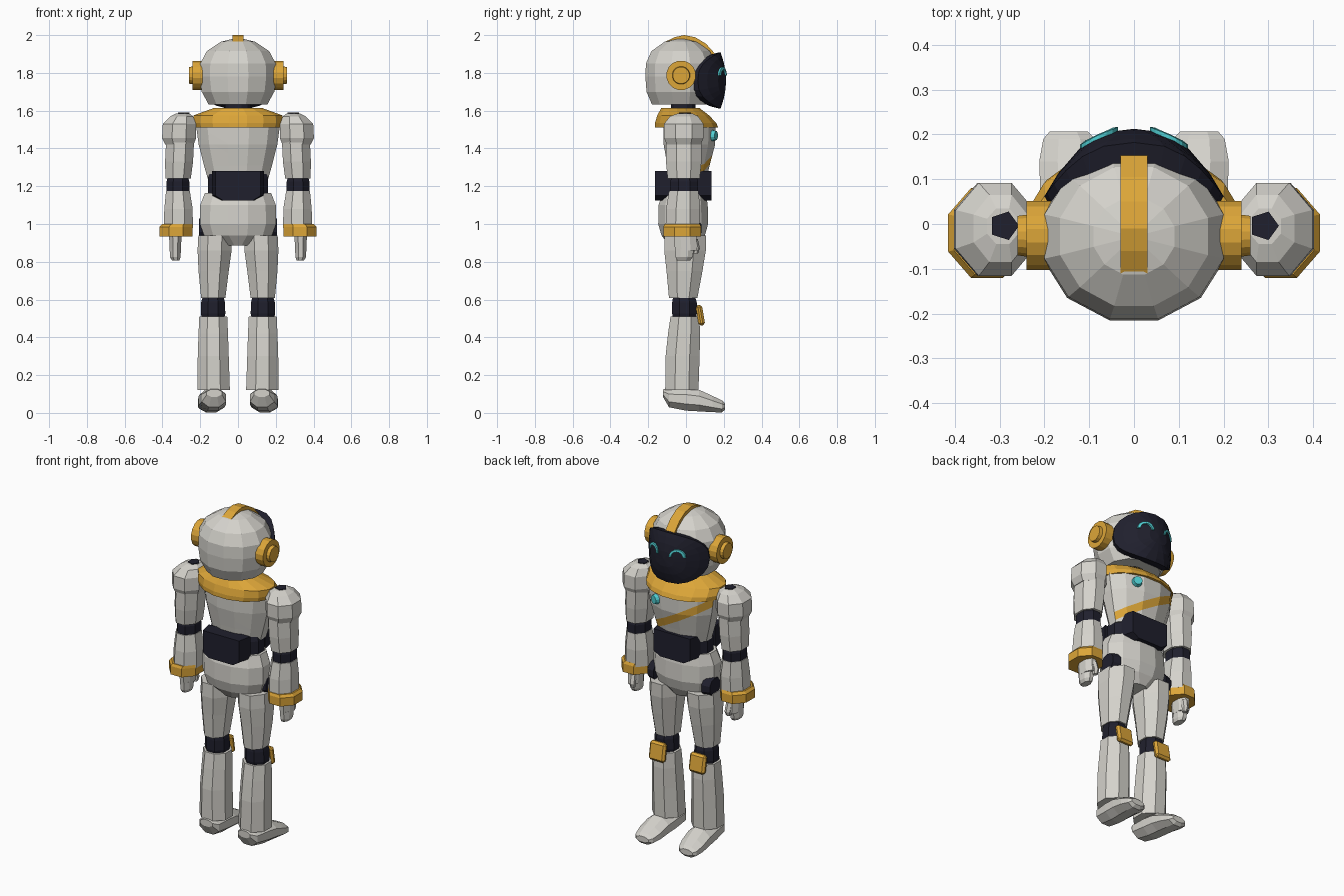
import bpy, bmesh, math
from mathutils import Vector


def material(name, rgb):
    m = bpy.data.materials.new(name)
    m.diffuse_color = (*rgb, 1)
    return m


SHELL = material("pale grey shell", (0.66, 0.645, 0.60))
GOLD = material("golden yellow trim", (0.72, 0.38, 0.04))
DARK = material("dark navy joint", (0.014, 0.014, 0.026))
CYAN = material("cyan light", (0.08, 0.62, 0.65))


def finish(bm, name, mat):
    bmesh.ops.recalc_face_normals(bm, faces=bm.faces)
    me = bpy.data.meshes.new(name)
    bm.to_mesh(me)
    bm.free()
    me.materials.append(mat)
    ob = bpy.data.objects.new(name, me)
    bpy.context.collection.objects.link(ob)
    return ob


def skin(name, rings, mat):
    """Join closed rings of points into a capped solid."""
    bm = bmesh.new()
    vs = [[bm.verts.new(p) for p in r] for r in rings]
    n = len(vs[0])
    for a, b in zip(vs, vs[1:]):
        for i in range(n):
            j = (i + 1) % n
            bm.faces.new((a[i], a[j], b[j], b[i]))
    bm.faces.new(vs[0])
    bm.faces.new(vs[-1])
    return finish(bm, name, mat)


def polygon(n, rx, ry):
    k = 1 / math.cos(math.pi / n)
    for i in range(n):
        a = 2 * math.pi * (i + 0.5) / n
        yield rx * k * math.cos(a), ry * k * math.sin(a)


def column(name, sections, mat, n=8):
    """Sections along z: (z, centre x, centre y, half width, half depth)."""
    return skin(name, [[(cx + u, cy + v, z) for u, v in polygon(n, rx, ry)]
                       for z, cx, cy, rx, ry in sections], mat)


def disc(name, start, end, radii, mat, n=16):
    """Round plate between two points."""
    a, b = Vector(start), Vector(end)
    q = (b - a).to_track_quat('Z', 'Y')
    return skin(name, [[p + q @ Vector((u, v, 0)) for u, v in polygon(n, r, r)]
                       for p, r in zip((a, b), radii)], mat)


def block(name, centre, size, mat, tilt=0.0, bevel=0.012):
    bm = bmesh.new()
    bmesh.ops.create_cube(bm, size=1)
    bmesh.ops.scale(bm, vec=size, verts=bm.verts)
    bmesh.ops.bevel(bm, geom=bm.edges[:], offset=bevel, segments=1, affect='EDGES')
    ob = finish(bm, name, mat)
    ob.location = centre
    ob.rotation_euler.x = tilt
    return ob


# Head shell
column("head", [(1.632, 0, -.025, .155, .155), (1.70, 0, -.027, .192, .182),
                (1.78, 0, -.028, .204, .187), (1.85, 0, -.028, .2, .184),
                (1.915, 0, -.028, .165, .155), (1.965, 0, -.028, .09, .085),
                (1.985, 0, -.028, .01, .01)], SHELL, 12)


# Wrap-around visor
def visor_point(x, z):
    u, v = abs(x) / .2, (z - 1.76) / .15
    return Vector((x, .212 - .15 * u ** 2.5 - .03 * v * v, z))


def visor_ring(r, n=24):
    pts = []
    for i in range(n):
        a = 2 * math.pi * i / n
        c, s = math.cos(a), math.sin(a)
        pts.append(visor_point(.2 * r * math.copysign(abs(c) ** .8, c),
                               1.76 + .15 * r * math.copysign(abs(s) ** .8, s)))
    return pts


rim = [Vector((p.x * .86, p.y - .05, 1.76 + (p.z - 1.76) * .92)) for p in visor_ring(1)]
skin("visor", [rim] + [visor_ring(r) for r in (1, .85, .6, .3, .02)], DARK)

# Crest strip over the crown
crest = [(-.11, 1.965), (-.06, 1.989), (-.01, 2.0), (.05, 1.988), (.105, 1.955), (.155, 1.9)]
skin("crest", [[(-.03, y, z), (.03, y, z), (.03, y - .01, z - .03), (-.03, y - .01, z - .03)]
               for y, z in crest], GOLD)

# Neck and collar
column("neck", [(1.57, 0, -.015, .07, .065), (1.65, 0, -.015, .07, .065)], DARK, 12)
column("collar", [(1.51, 0, .003, .23, .168), (1.535, 0, -.002, .238, .162),
                  (1.575, 0, -.015, .235, .137), (1.615, 0, -.03, .125, .10)], GOLD, 16)

# Torso with a diagonal sash cut into the chest
torso = column("torso", [(1.24, 0, .01, .16, .098), (1.31, 0, .013, .18, .112),
                         (1.42, 0, .018, .208, .136), (1.52, 0, .018, .222, .138),
                         (1.58, 0, 0, .15, .10)], SHELL, 12)
torso.data.materials.append(GOLD)
bm = bmesh.new()
bm.from_mesh(torso.data)
sash_normal = Vector((.5, 0, .87))
for h in (1.345, 1.395):
    bmesh.ops.bisect_plane(bm, geom=bm.verts[:] + bm.edges[:] + bm.faces[:],
                           plane_co=(0, 0, h), plane_no=sash_normal)
for f in bm.faces:
    h = f.calc_center_median().dot(sash_normal) / sash_normal.z
    if 1.345 < h < 1.395 and f.normal.y > .1:
        f.material_index = 1
bm.to_mesh(torso.data)
bm.free()
disc("chest_light", (.095, .135, 1.468), (.105, .16, 1.468), (.03, .024), CYAN, 12)

# Waist with front and back plates
column("waist", [(1.13, 0, -.005, .15, .1), (1.16, 0, -.005, .16, .108),
                 (1.24, 0, -.005, .16, .108), (1.27, 0, -.005, .15, .1)], DARK, 12)
for label, y0, y1 in (("front", .06, .135), ("back", -.08, -.163)):
    outline = [(-.12, 1.15), (-.08, 1.125), (.08, 1.125), (.12, 1.15),
               (.12, 1.28), (-.12, 1.28)]
    skin(label + "_waist_plate", [[(x * k, y, z) for x, z in outline]
                                  for y, k in ((y0, 1.15), (y1, 1))], DARK)

# Pelvis
column("pelvis", [(.887, 0, -.01, .075, .08), (.94, 0, -.015, .18, .115),
                  (1.0, 0, -.015, .202, .132), (1.1, 0, -.015, .2, .13),
                  (1.165, 0, -.01, .175, .115)], SHELL, 12)

for side, s in (("left", -1), ("right", 1)):
    # Ear discs
    disc(side + "_ear", (s * .18, -.026, 1.787), (s * .24, -.026, 1.787), (.077, .077), GOLD)
    disc(side + "_ear_cap", (s * .23, -.026, 1.787), (s * .26, -.026, 1.787), (.048, .044), GOLD)

    # Smiling eye arc
    rings = []
    for i in range(9):
        a = math.pi * i / 8
        rings.append([visor_point(s * .078 + r * math.cos(a), 1.785 + r * 1.1 * math.sin(a))
                      + Vector((0, d, 0)) for r, d in
                      ((.03, -.005), (.03, .008), (.042, .008), (.042, -.005))])
    skin(side + "_eye", rings, CYAN)

    # Arm: shoulder, upper arm, elbow, forearm, cuff
    column(side + "_shoulder", [(1.42, s * .31, -.012, .075, .09), (1.455, s * .312, -.012, .09, .104),
                                (1.53, s * .31, -.012, .088, .104), (1.57, s * .298, -.01, .06, .075),
                                (1.585, s * .293, -.005, .035, .04)], SHELL)
    disc(side + "_shoulder_plug", (s * .29, -.004, 1.58), (s * .29, -.004, 1.589), (.027, .027), DARK, 5)
    column(side + "_upper_arm", [(1.24, s * .317, -.012, .067, .085), (1.33, s * .312, -.012, .074, .094),
                                 (1.45, s * .306, -.012, .074, .095)], SHELL)
    column(side + "_elbow", [(1.15, s * .318, -.01, .053, .065), (1.175, s * .318, -.01, .06, .074),
                             (1.225, s * .318, -.01, .06, .074), (1.25, s * .318, -.01, .053, .065)], DARK)
    column(side + "_forearm", [(.98, s * .316, -.018, .077, .09), (1.08, s * .315, -.015, .075, .09),
                               (1.175, s * .318, -.012, .063, .078)], SHELL)
    column(side + "_cuff", [(.935, s * .328, -.02, .087, .1), (.985, s * .328, -.02, .087, .1),
                            (1.0, s * .322, -.02, .08, .093)], GOLD)

    # Hand: palm, fingers, thumb
    column(side + "_palm", [(.86, s * .332, 0, .03, .058), (.945, s * .332, -.005, .033, .06)], SHELL)
    column(side + "_fingers", [(.808, s * .33, -.012, .02, .035), (.825, s * .332, -.01, .028, .045),
                               (.87, s * .332, -.008, .03, .05)], SHELL)
    column(side + "_thumb", [(.845, s * .318, .05, .012, .012), (.87, s * .318, .055, .017, .016),
                             (.92, s * .322, .042, .018, .018)], SHELL, 6)

    # Leg: hip joint, thigh, knee, shin
    disc(side + "_hip_joint", (s * .16, .02, .975), (s * .207, .02, .975), (.062, .05), DARK, 10)
    column(side + "_thigh", [(.607, s * .131, -.015, .064, .075), (.75, s * .129, -.008, .08, .095),
                             (.86, s * .124, -.005, .09, .11), (.94, s * .122, -.003, .088, .11)], SHELL)
    column(side + "_knee", [(.5, s * .132, -.008, .058, .06), (.525, s * .132, -.008, .065, .065),
                            (.585, s * .132, -.008, .063, .065), (.615, s * .132, -.01, .055, .058)], DARK)
    block(side + "_knee_pad", (s * .133, .076, .517), (.105, .034, .11), GOLD, .17)
    column(side + "_shin", [(.12, s * .129, -.022, .086, .088), (.3, s * .131, -.018, .082, .09),
                            (.42, s * .131, -.01, .078, .085), (.51, s * .131, -.006, .074, .076)], SHELL)

    # Foot, lofted from heel to toe
    foot = [(-.122, .085, .125, .04), (-.09, .03, .128, .064), (0, .012, .132, .07),
            (.07, .008, .122, .072), (.14, .004, .09, .07), (.19, .002, .066, .058),
            (.207, .018, .052, .042)]
    skin(side + "_foot", [[(s * (.127 + .06 * (y + .1)) + u, y, (lo + hi) / 2 + v)
                           for u, v in polygon(8, w, (hi - lo) / 2)]
                          for y, lo, hi, w in foot], SHELL)
